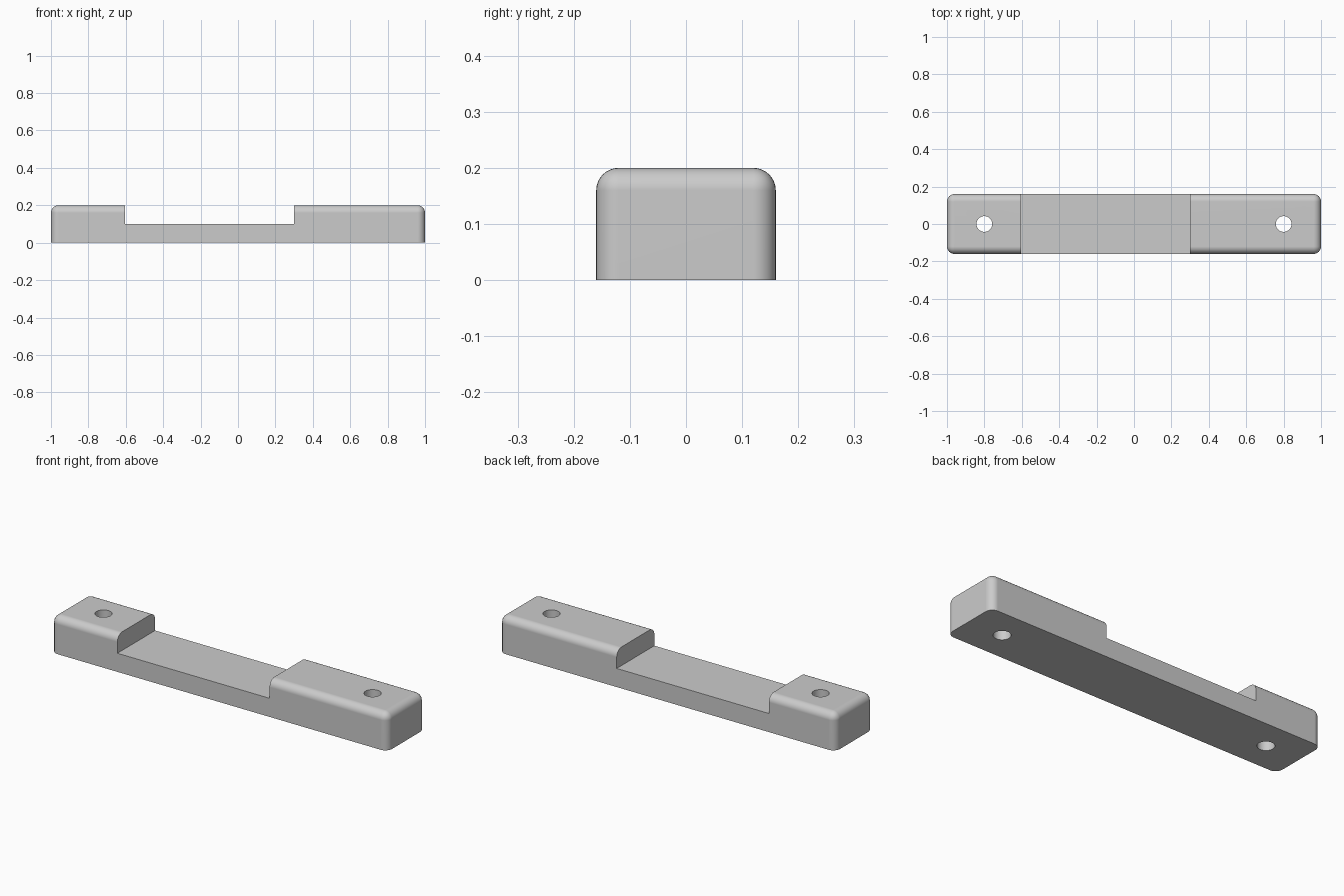
import bpy
import bmesh
import math

default = bpy.data.objects.get("Cube")
if default:
    bpy.data.objects.remove(default, do_unlink=True)

LENGTH, WIDTH, HEIGHT = 2.0, 0.32, 0.2
ROUND = 0.04
RECESS_LEFT, RECESS_RIGHT, RECESS_FLOOR = -0.605, 0.3, 0.1
HOLE_X, HOLE_RADIUS = 0.8, 0.042

grey = bpy.data.materials.new("light_grey")
grey.use_nodes = True
colour = (0.6, 0.6, 0.6, 1)
grey.diffuse_color = colour
grey.node_tree.nodes["Principled BSDF"].inputs["Base Color"].default_value = colour


def add_box(name, size, centre):
    bpy.ops.mesh.primitive_cube_add(size=1, location=centre)
    box = bpy.context.object
    box.name = name
    box.scale = size
    bpy.ops.object.transform_apply(location=True, rotation=False, scale=True)
    return box


def cut(target, cutter):
    cutter.hide_render = True
    mod = target.modifiers.new("cut", 'BOOLEAN')
    mod.operation = 'DIFFERENCE'
    mod.solver = 'EXACT'
    mod.object = cutter
    bpy.context.view_layer.objects.active = target
    bpy.ops.object.modifier_apply(modifier=mod.name)
    bpy.data.objects.remove(cutter, do_unlink=True)


# Bar with every edge rounded except those around the base
bar = add_box("mounting_bar", (LENGTH, WIDTH, HEIGHT), (0, 0, HEIGHT / 2))
bar.data.materials.append(grey)
bm = bmesh.new()
bm.from_mesh(bar.data)
edges = [e for e in bm.edges if max(v.co.z for v in e.verts) > HEIGHT / 2]
bmesh.ops.bevel(bm, geom=edges, offset=ROUND, offset_type='OFFSET',
                segments=8, profile=0.5, affect='EDGES')
bm.to_mesh(bar.data)
bm.free()

# Recess across the top
recess = add_box("recess_cutter",
                 (RECESS_RIGHT - RECESS_LEFT, WIDTH * 2, HEIGHT),
                 ((RECESS_LEFT + RECESS_RIGHT) / 2, 0, RECESS_FLOOR + HEIGHT / 2))
cut(bar, recess)

# Screw holes through both ends
for side in (-1, 1):
    bpy.ops.mesh.primitive_cylinder_add(
        vertices=48, radius=HOLE_RADIUS, depth=HEIGHT * 2,
        location=(side * HOLE_X, 0, HEIGHT / 2))
    cut(bar, bpy.context.object)

# Smooth rounded edges, flat large faces
bpy.ops.object.select_all(action='DESELECT')
bar.select_set(True)
bpy.context.view_layer.objects.active = bar
bpy.ops.object.shade_smooth_by_angle(angle=math.radians(30))
normals = bar.modifiers.new("flat_faces", 'WEIGHTED_NORMAL')
normals.keep_sharp = True
